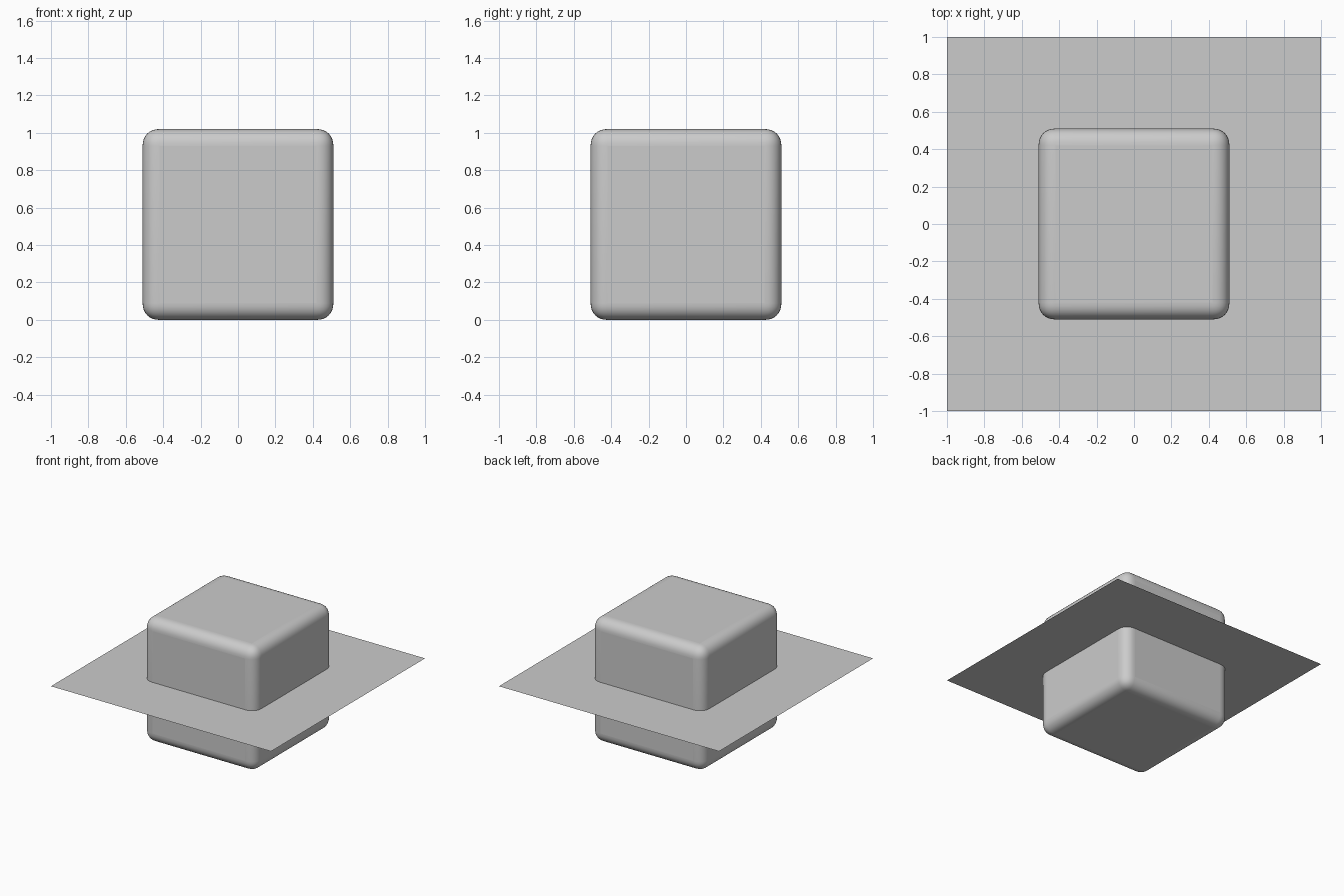
import bpy

if "Cube" in bpy.data.objects:
    bpy.data.objects.remove(bpy.data.objects["Cube"])

SIZE = 1.02
MID = SIZE / 2

# rounded block
bpy.ops.mesh.primitive_cube_add(size=SIZE, location=(0, 0, MID))
block = bpy.context.object
block.name = "rounded_block"
bevel = block.modifiers.new("rounded_edges", 'BEVEL')
bevel.width = 0.09
bevel.segments = 8
bevel.profile = 0.53
bpy.ops.object.shade_smooth_by_angle()

# thin flat sheet cutting through the middle of the block
bpy.ops.mesh.primitive_plane_add(size=2, location=(0, 0, MID))
bpy.context.object.name = "flat_sheet"
